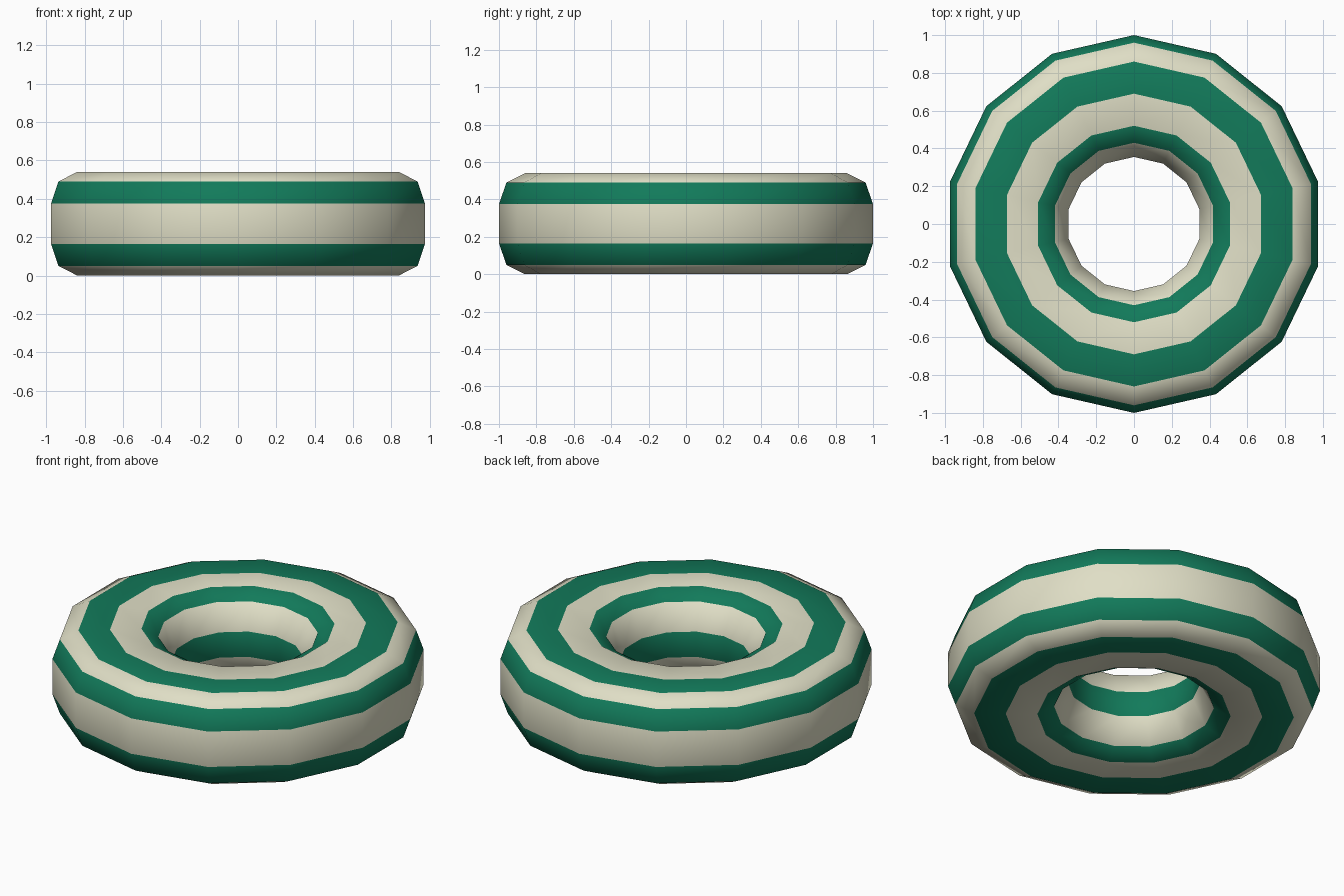
import bpy, bmesh, math

if "Cube" in bpy.data.objects:
    bpy.data.objects.remove(bpy.data.objects["Cube"])

SIDES = 14


def material(name, rgb):
    m = bpy.data.materials.new(name)
    m.diffuse_color = (*rgb, 1.0)
    m.use_nodes = True
    m.node_tree.nodes["Principled BSDF"].inputs["Base Color"].default_value = m.diffuse_color
    return m


# Upper half of the tube section (radius, height above mid-plane), outside to inside
MID = 0.27
upper = [(1.0, 0.105), (0.96, 0.22), (0.86, 0.27), (0.69, 0.27),
         (0.52, 0.27), (0.43, 0.22), (0.355, 0.075)]
section = upper + [(r, -h) for r, h in reversed(upper)]

# Sweep the section round the vertical axis; stripes alternate along the section
bm = bmesh.new()
rings = []
for i in range(SIDES):
    a = math.pi / 2 + 2 * math.pi * i / SIDES
    rings.append([bm.verts.new((r * math.cos(a), r * math.sin(a), MID + h))
                  for r, h in section])
n = len(section)
for i in range(SIDES):
    p, q = rings[i], rings[(i + 1) % SIDES]
    for j in range(n):
        k = (j + 1) % n
        face = bm.faces.new((p[j], q[j], q[k], p[k]))
        face.material_index = j % 2
        face.smooth = True
bmesh.ops.recalc_face_normals(bm, faces=bm.faces[:])

mesh = bpy.data.meshes.new("striped_ring")
bm.to_mesh(mesh)
bm.free()
mesh.materials.append(material("green", (0.006, 0.195, 0.103)))
mesh.materials.append(material("cream", (0.745, 0.735, 0.565)))
ring = bpy.data.objects.new("striped_ring", mesh)
bpy.context.collection.objects.link(ring)
